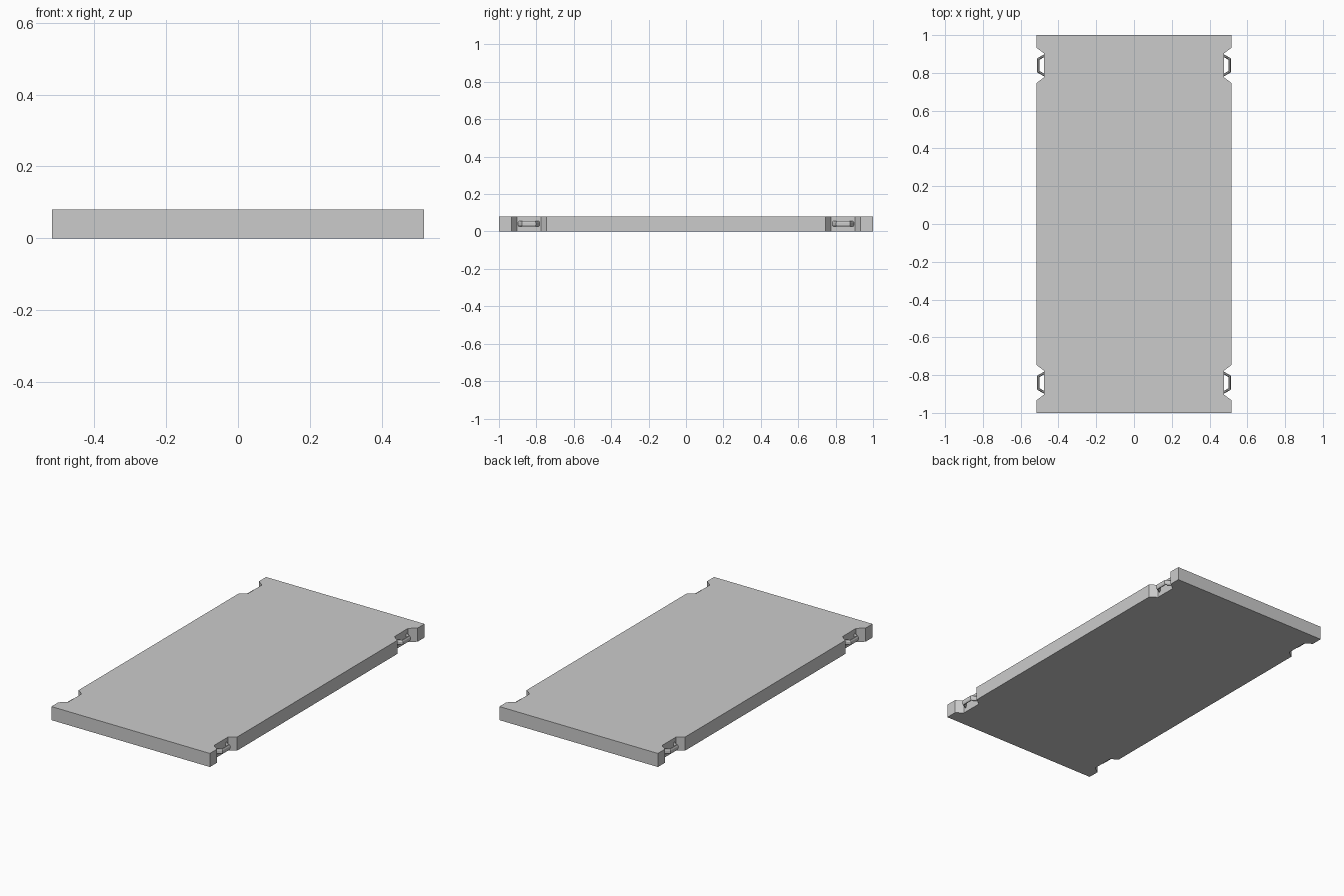
import bpy, bmesh

if "Cube" in bpy.data.objects:
    bpy.data.objects.remove(bpy.data.objects["Cube"])

W, L, H = 0.517, 1.0, 0.08          # half width, half length, thickness
NOTCH_X, NOTCH_Y = 0.477, 0.84      # notch floor and notch centre
OUT, INN = 0.094, 0.064             # notch half lengths at mouth and floor


def make_object(name, bm):
    bmesh.ops.recalc_face_normals(bm, faces=bm.faces)
    mesh = bpy.data.meshes.new(name)
    bm.to_mesh(mesh)
    bm.free()
    obj = bpy.data.objects.new(name, mesh)
    bpy.context.collection.objects.link(obj)
    return obj


# Slab: outline of one quarter, mirrored round to all four corners
quarter = [(W, NOTCH_Y - OUT), (NOTCH_X, NOTCH_Y - INN),
           (NOTCH_X, NOTCH_Y + INN), (W, NOTCH_Y + OUT), (W, L)]
right = [(x, -y) for x, y in reversed(quarter)] + quarter
outline = right + [(-x, y) for x, y in reversed(right)]
bm = bmesh.new()
face = bm.faces.new([bm.verts.new((x, y, 0)) for x, y in outline])
top = bmesh.ops.extrude_face_region(bm, geom=[face])
bmesh.ops.translate(bm, vec=(0, 0, H),
                    verts=[v for v in top["geom"] if isinstance(v, bmesh.types.BMVert)])
make_object("slab", bm)

# Handle: faceted bar following a trapezoid between outer and inner paths
OUTER = [(0.47, 0.062), (0.513, 0.037), (0.513, -0.037), (0.47, -0.062)]
INNER = [(0.47, 0.047), (0.500, 0.0295), (0.500, -0.0295), (0.47, -0.047)]
SECTION = [(0, -0.007), (0, 0.007), (0.3, 0.015), (0.7, 0.015),
           (1, 0.007), (1, -0.007), (0.7, -0.015), (0.3, -0.015)]
HANDLE_Z = 0.041


def handle(name, sx, sy):
    bm = bmesh.new()
    rings = []
    for (ox, oy), (ix, iy) in zip(OUTER, INNER):
        rings.append([bm.verts.new((sx * (ox + (ix - ox) * t),
                                    sy * NOTCH_Y + oy + (iy - oy) * t,
                                    HANDLE_Z + z)) for t, z in SECTION])
    n = len(SECTION)
    for a, b in zip(rings, rings[1:]):
        for i in range(n):
            j = (i + 1) % n
            bm.faces.new((a[i], a[j], b[j], b[i]))
    bm.faces.new(rings[0])
    bm.faces.new(rings[-1])
    make_object(name, bm)


for sx, side in ((1, "right"), (-1, "left")):
    for sy, end in ((1, "back"), (-1, "front")):
        handle(f"handle_{end}_{side}", sx, sy)
